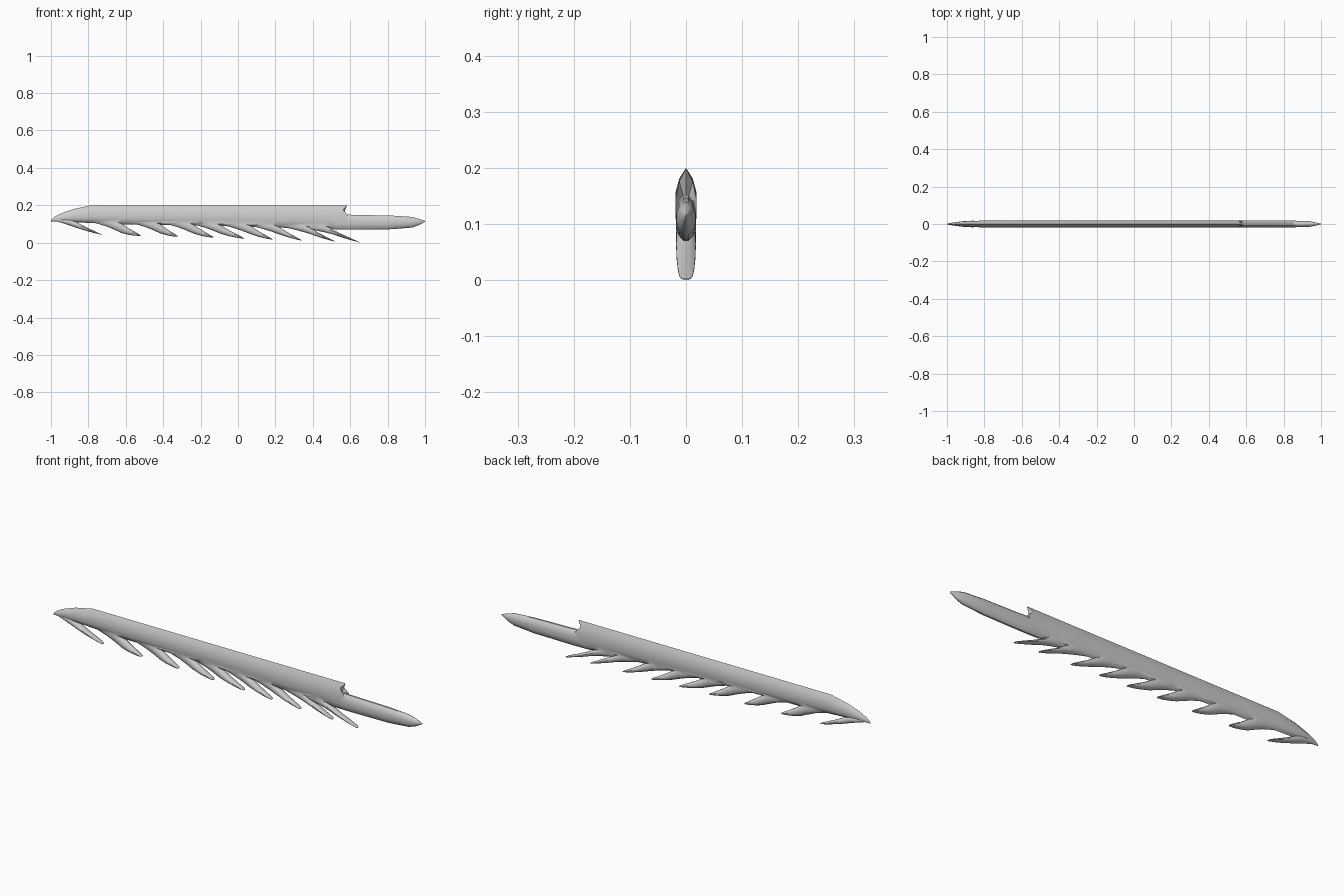
import bpy, bmesh

if "Cube" in bpy.data.objects:
    bpy.data.objects.remove(bpy.data.objects["Cube"])

# Half cross-section: (height fraction, width fraction), bottom edge to top edge
LENS = [(0, 0), (.1, .7), (.28, 1), (.55, 1), (.8, .65), (1, 0)]
OVAL = [(0, .25), (.12, .72), (.35, 1), (.65, 1), (.88, .72), (1, .25)]


def loft(name, sections, profile, end_x=None):
    """Sections are (x, z_bottom, z_top, half_width); end_x reshapes the last one."""
    bm = bmesh.new()
    rings = []
    for i, (x, lo, hi, w) in enumerate(sections):
        xs = [x] * len(profile)
        if end_x and i == len(sections) - 1:
            xs = end_x
        pts = [(px, w * f, lo + (hi - lo) * t) for px, (t, f) in zip(xs, profile)]
        pts += [(px, -y, z) for px, y, z in reversed(pts) if y > 1e-6]
        rings.append([bm.verts.new(p) for p in pts])
    n = len(rings[0])
    for a, b in zip(rings, rings[1:]):
        for j in range(n):
            k = (j + 1) % n
            bm.faces.new((a[j], a[k], b[k], b[j]))
    for r in (rings[0], rings[-1]):
        c = [sum(v.co[i] for v in r) / n for i in range(3)]
        centre = bm.verts.new(c)
        for j in range(n):
            bm.faces.new((centre, r[j], r[(j + 1) % n]))
    bmesh.ops.triangulate(bm, faces=bm.faces)
    bmesh.ops.recalc_face_normals(bm, faces=bm.faces)
    me = bpy.data.meshes.new(name)
    bm.to_mesh(me)
    bm.free()
    ob = bpy.data.objects.new(name, me)
    bpy.context.collection.objects.link(ob)
    return ob


# Blade body with sharp spine, curved nose and notched rear end
blade = loft("blade", [
    (-1, .114, .122, .001), (-.98, .114, .139, .006), (-.945, .113, .157, .011),
    (-.88, .110, .180, .016), (-.785, .105, .200, .0185), (-.62, .098, .200, .0185),
    (-.2, .092, .200, .0185), (.2, .081, .200, .0185), (.45, .075, .200, .0185),
    (.56, .078, .200, .0185)],
    LENS, end_x=[.50, .53, .565, .59, .562, .583])

# Handle tapering to a point
handle = loft("handle", [
    (.46, .085, .145, .014), (.52, .071, .152, .0175), (.62, .070, .149, .0182),
    (.82, .072, .145, .0180), (.93, .081, .138, .0165), (.965, .093, .128, .010),
    (1, .112, .116, .001)], OVAL)

# Swept-back barbs: (notch x, notch z, root thickness, tip x, tip z)
barbs = [
    (-.865, .108, .028, -.73, .045), (-.62, .098, .047, -.52, .040),
    (-.415, .095, .045, -.32, .035), (-.235, .092, .044, -.13, .030),
    (-.09, .089, .042, .035, .024), (.07, .085, .040, .185, .019),
    (.22, .081, .036, .34, .014), (.385, .077, .030, .515, .009),
    (.50, .071, .024, .65, .003)]
parts = [handle]
for i, (nx, nz, h, tx, tz) in enumerate(barbs):
    def at(f, thick, w):
        z = nz + (tz - nz) * f
        return (nx + (tx - nx) * f, z - thick, z, w)
    back = .105 if i == 0 else .14
    up = .02 if i == 0 else .035
    parts.append(loft(f"barb_{i + 1}", [
        (nx - back, nz + .006, nz + .006 + up * .5, .006),
        (nx - back * .6, nz - h * .22, nz + up, .0135),
        (nx - back * .28, nz - h * .62, nz + up * .8, .0165),
        (nx, nz - h, nz + .003, .0175),
        at(.35, h * .75, .0165), at(.7, h * .42, .0145),
        at(.92, h * .17, .0115), at(1, .003, .006)], OVAL))

# Fuse everything into one continuous surface
bpy.context.view_layer.objects.active = blade
for p in parts:
    m = blade.modifiers.new("join_" + p.name, 'BOOLEAN')
    m.operation, m.solver, m.object = 'UNION', 'EXACT', p
    bpy.ops.object.modifier_apply(modifier=m.name)
    bpy.data.objects.remove(p)
blade.name = "barbed_blade"

bpy.ops.object.select_all(action='DESELECT')
blade.select_set(True)
bpy.ops.object.shade_smooth_by_angle(angle=0.7)
